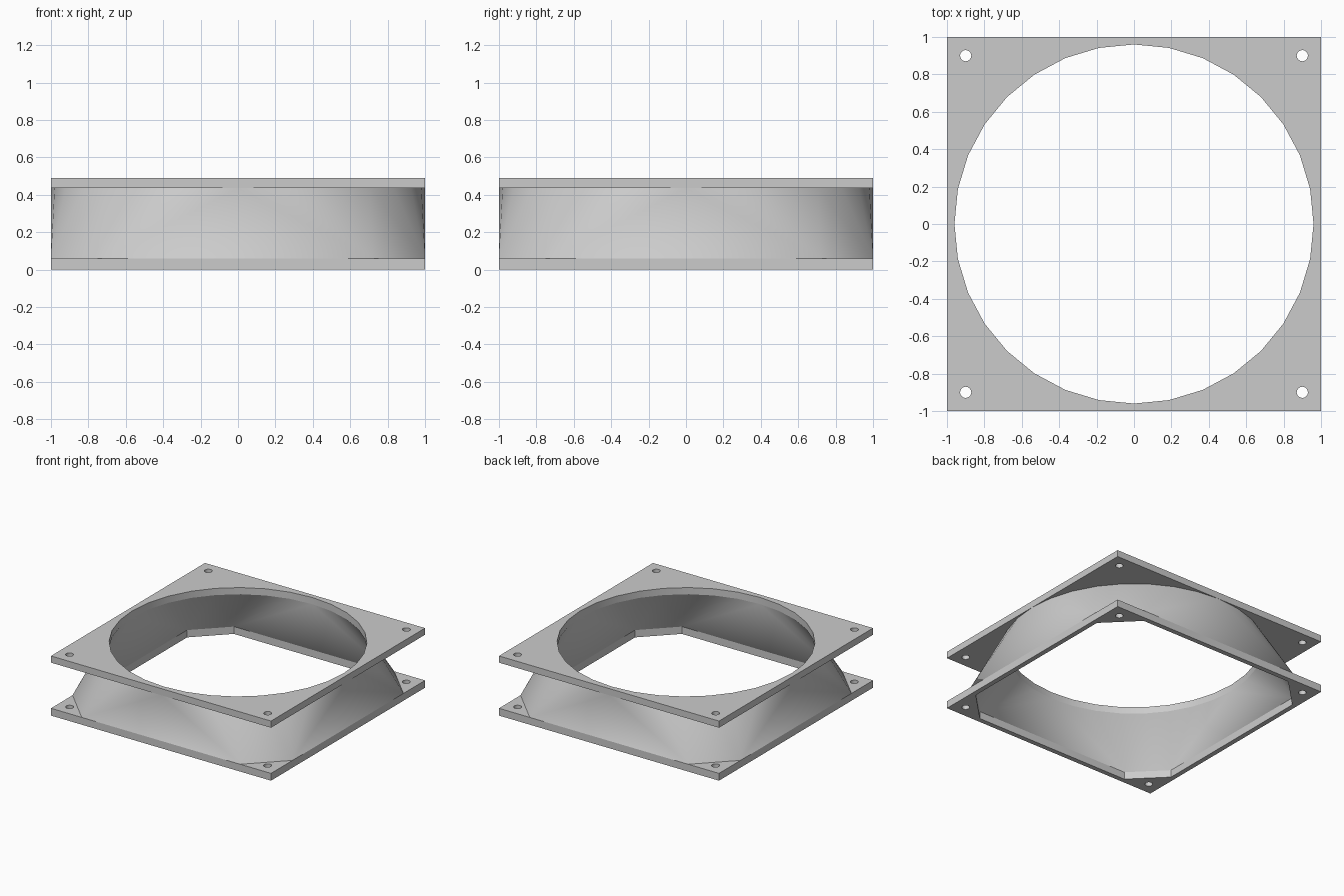
import bpy
import bmesh
from math import cos, sin, pi, radians

cube = bpy.data.objects.get("Cube")
if cube:
    bpy.data.objects.remove(cube, do_unlink=True)

SIDES = 32
PLATE_TOP, FLANGE_BOTTOM, HEIGHT = 0.06, 0.435, 0.49

grey = bpy.data.materials.new("light_grey")
grey.use_nodes = True
grey.diffuse_color = (0.6, 0.6, 0.6, 1)
grey.node_tree.nodes["Principled BSDF"].inputs["Base Color"].default_value = (0.6, 0.6, 0.6, 1)


def circle(radius, sides, cx=0, cy=0):
    return [(cx + radius * cos(2 * pi * i / sides), cy + radius * sin(2 * pi * i / sides))
            for i in range(sides)]


def octagon(half, corner):
    """Square with chamfered corners, counter-clockwise from the first quadrant."""
    points = []
    x, y, u, v = half, corner, corner, half
    for _ in range(4):
        points += [(x, y), (u, v)]
        x, y, u, v = -y, x, -v, u
    return points


def finish(name, mesh):
    obj = bpy.data.objects.new(name, mesh)
    bpy.context.collection.objects.link(obj)
    mesh.materials.clear()
    mesh.materials.append(grey)
    bpy.ops.object.select_all(action='DESELECT')
    obj.select_set(True)
    bpy.context.view_layer.objects.active = obj
    bpy.ops.object.shade_smooth_by_angle(angle=radians(30))
    return obj


def flange(name, opening, z0, z1):
    """Square plate with a central opening and four screw holes."""
    outline = [(-1, -1), (1, -1), (1, 1), (-1, 1)]
    holes = [circle(0.03, 16, sx * 0.9, sy * 0.9) for sx in (-1, 1) for sy in (-1, 1)]
    curve = bpy.data.curves.new(name + "_profile", 'CURVE')
    curve.dimensions = '2D'
    curve.fill_mode = 'BOTH'
    curve.extrude = (z1 - z0) / 2
    for loop in [outline, opening] + holes:
        spline = curve.splines.new('POLY')
        spline.points.add(len(loop) - 1)
        for point, (x, y) in zip(spline.points, loop):
            point.co = (x, y, 0, 1)
        spline.use_cyclic_u = True
    profile = bpy.data.objects.new(name + "_profile", curve)
    mesh = bpy.data.meshes.new_from_object(profile)
    bpy.data.objects.remove(profile)
    bpy.data.curves.remove(curve)
    bm = bmesh.new()
    bm.from_mesh(mesh)
    bmesh.ops.remove_doubles(bm, verts=bm.verts, dist=0.0005)
    bmesh.ops.recalc_face_normals(bm, faces=bm.faces)
    bmesh.ops.translate(bm, verts=bm.verts, vec=(0, 0, (z0 + z1) / 2))
    bm.to_mesh(mesh)
    bm.free()
    finish(name, mesh)


def loft(bm, base, rim, inward):
    """Wall of triangles from a chamfered square up to a circle."""
    low = [bm.verts.new((x, y, PLATE_TOP)) for x, y in base]
    high = [bm.verts.new((x, y, FLANGE_BOTTOM)) for x, y in rim]
    per_corner = SIDES // 8
    for i in range(SIDES):
        k = i // per_corner
        tris = [(high[(i + 1) % SIDES], high[i], low[k])]
        if i % per_corner == 0:
            tris.append((low[k - 1], low[k], high[i]))
        for tri in tris:
            bm.faces.new(tri[::-1] if inward else tri)


# Flanges
flange("bottom_flange", octagon(0.96, 0.71), 0, PLATE_TOP)
flange("top_flange", circle(0.96, SIDES), FLANGE_BOTTOM, HEIGHT)

# Duct between the flanges: outer and inner wall
bm = bmesh.new()
loft(bm, octagon(1.0, 0.72), circle(1.0, SIDES), False)
loft(bm, octagon(0.96, 0.71), circle(0.96, SIDES), True)
duct_mesh = bpy.data.meshes.new("duct")
bm.to_mesh(duct_mesh)
bm.free()
finish("duct", duct_mesh)
